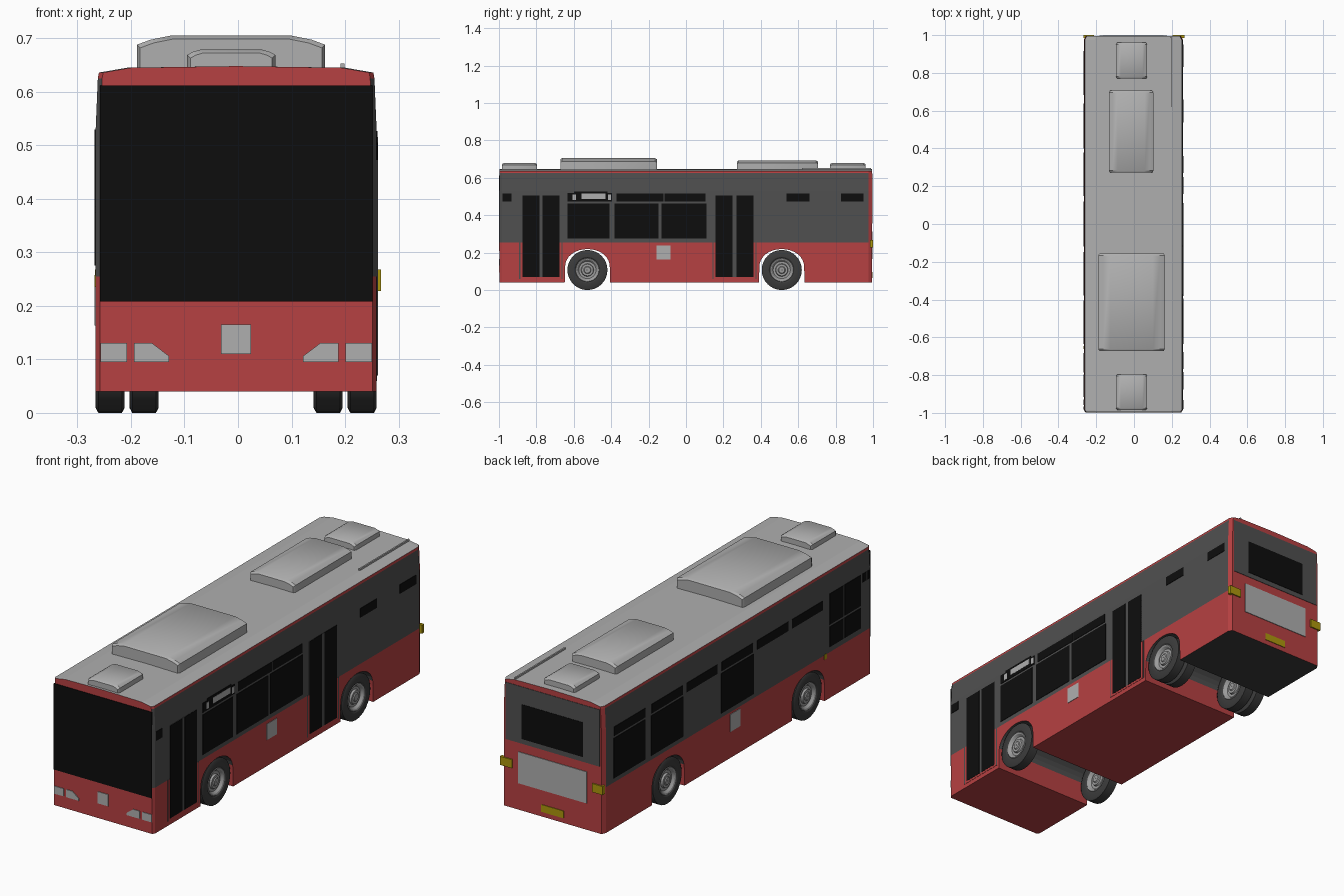
import bpy, bmesh, math
from mathutils import Matrix

cube = bpy.data.objects.get("Cube")
if cube:
    bpy.data.objects.remove(cube)

CX = -0.0035          # centre line of the body
HALF = 0.2625         # half width of the body
FRONT, REAR = -0.996, 0.994
AXLES = (-0.527, 0.512)


def material(name, *rgb):
    m = bpy.data.materials.new(name)
    m.use_nodes = True
    m.diffuse_color = (*rgb, 1)
    m.node_tree.nodes["Principled BSDF"].inputs["Base Color"].default_value = (*rgb, 1)
    return m


red = material("red paint", 0.47, 0.052, 0.054)
dark = material("dark grey paint", 0.08, 0.08, 0.08)
grey = material("light grey", 0.43, 0.43, 0.43)
black = material("black glass", 0.004, 0.004, 0.004)
rubber = material("tyre rubber", 0.045, 0.045, 0.045)
metal = material("rim metal", 0.34, 0.34, 0.34)
yellow = material("amber yellow", 0.42, 0.31, 0.004)


def finish(name, bm, *mats, smooth=False):
    bmesh.ops.recalc_face_normals(bm, faces=bm.faces[:])
    me = bpy.data.meshes.new(name)
    bm.to_mesh(me)
    bm.free()
    for m in mats:
        me.materials.append(m)
    ob = bpy.data.objects.new(name, me)
    bpy.context.collection.objects.link(ob)
    if smooth:
        activate(ob)
        bpy.ops.object.shade_smooth_by_angle(angle=math.radians(32))
    return ob


def activate(ob):
    bpy.ops.object.select_all(action='DESELECT')
    ob.select_set(True)
    bpy.context.view_layer.objects.active = ob


def loft(bm, loops, cap=True):
    """Skin closed loops of points into a tube."""
    rings = [[bm.verts.new(p) for p in loop] for loop in loops]
    n = len(rings[0])
    for a, b in zip(rings, rings[1:]):
        for i in range(n):
            bm.faces.new((a[i], a[(i + 1) % n], b[(i + 1) % n], b[i]))
    if cap:
        bm.faces.new(rings[0])
        bm.faces.new(rings[-1])


def boxes(name, mat, spans):
    """One object from boxes given as (x0, x1, y0, y1, z0, z1)."""
    bm = bmesh.new()
    for x0, x1, y0, y1, z0, z1 in spans:
        loft(bm, [[(x0, y0, z), (x1, y0, z), (x1, y1, z), (x0, y1, z)] for z in (z0, z1)])
    return finish(name, bm, mat)


def side_plates(name, mat, side, rects, thick=0.002):
    """Thin plates on a side wall, rects are (y0, y1, z0, z1)."""
    a, b = CX + side * (HALF - 0.004), CX + side * (HALF + thick)
    return boxes(name, mat, [(min(a, b), max(a, b), *r) for r in rects])


def end_plates(name, mat, end, rects, thick=0.003):
    """Thin plates on the front or rear wall, rects are (x0, x1, z0, z1) about the centre line."""
    y0, y1 = (FRONT - thick, FRONT + 0.002) if end == "front" else (REAR - 0.002, REAR + thick)
    return boxes(name, mat, [(CX + r[0], CX + r[1], y0, y1, r[2], r[3]) for r in rects])


# Body shell
HALF_PROFILE = [(0, 0.04), (0, 0.255), (0, 0.53), (0.004, 0.625), (0.006, 0.636), (0.058, 0.645)]


def body_ring(y, inset):
    right = [(CX + HALF - d - inset, y, z) for d, z in HALF_PROFILE]
    left = [(CX - HALF + d + inset, y, z) for d, z in reversed(HALF_PROFILE)]
    return right + [(CX, y, 0.648)] + left


bm = bmesh.new()
loft(bm, [body_ring(FRONT, 0.008), body_ring(-0.984, 0), body_ring(0.975, 0), body_ring(REAR, 0.01)])
body = finish("body_shell", bm, red, dark, grey, rubber)

# Wheel tunnels cut through the full width
for yc in AXLES:
    arch = [(yc + 0.12 * math.cos(t), 0.115 + 0.104 * math.sin(t) ** 0.85)
            for t in (math.pi * i / 16 for i in range(17))]
    arch = [(yc + 0.122, 0)] + arch + [(yc - 0.122, 0)]
    arch = [(y, z if isinstance(z, (int, float)) else z.real) for y, z in arch]
    bm = bmesh.new()
    loft(bm, [[(x, y, z) for y, z in arch] for x in (-0.4, 0.4)])
    cutter = finish("tunnel_cutter", bm)
    cutter.hide_render = True
    mod = body.modifiers.new("tunnel", 'BOOLEAN')
    mod.operation, mod.solver, mod.object = 'DIFFERENCE', 'EXACT', cutter
    activate(body)
    bpy.ops.object.modifier_apply(modifier=mod.name)
    bpy.data.objects.remove(cutter)

# Body paint by direction and height
for f in body.data.polygons:
    c, n = f.center, f.normal
    f.material_index = 0
    if n.z > 0.5 and c.z > 0.6:
        f.material_index = 2
    elif abs(n.x) > 0.8 and 0.255 < c.z < 0.625 and c.y < 0.97:
        f.material_index = 1
    elif n.z < -0.1 and c.z > 0.06 and abs(n.x) < 0.5:
        f.material_index = 1
    elif n.z < -0.9 and c.y > 0.6:
        f.material_index = 3

# Door side: doors, windows and displays
LOW, STRIP, DOOR = (0.275, 0.463), (0.473, 0.516), (0.07, 0.505)
side_plates("door_frames", dark, 1, [(-0.892, -0.66, 0.06, 0.255), (0.142, 0.378, 0.06, 0.255)], 0.0008)
side_plates("door_frame_panels", red, 1, [(-0.886, -0.666, 0.06, 0.254), (0.148, 0.372, 0.06, 0.254)], 0.0012)
side_plates("door_posts", dark, 1, [(-0.875, -0.677, *DOOR), (0.158, 0.361, *DOOR)], 0.0016)
side_plates("door_leaves", black, 1, [(y, y + 0.091, *DOOR) for y in (-0.875, -0.768, 0.158, 0.27)], 0.0022)
side_plates("left_windows", black, 1, [(-0.634, -0.409, *LOW), (-0.382, -0.147, *LOW), (-0.131, 0.11, *LOW)])
side_plates("left_vents", black, 1, [(y0, y1, *STRIP) for y0, y1 in (
    (-0.371, -0.12), (-0.115, 0.104), (-0.98, -0.933), (0.537, 0.66), (0.83, 0.95))])
side_plates("side_display", black, 1, [(-0.634, -0.395, 0.473, 0.518), (-0.60, -0.42, 0.518, 0.527)])
side_plates("side_display_panels", grey, 1, [
    (-0.56, -0.43, 0.488, 0.516), (-0.607, -0.588, 0.48, 0.51), (-0.418, -0.4, 0.48, 0.51)], 0.003)
side_plates("left_badge", grey, 1, [(-0.158, -0.083, 0.163, 0.238)])

# Driver side: windows and vents
side_plates("right_windows", black, -1, [(0.684, 0.917, *LOW), (0.40, 0.639, *LOW), (-0.12, 0.12, *LOW)])
side_plates("right_vents", black, -1, [(y, y + 0.23, *STRIP) for y in (0.684, 0.405, 0.148, -0.115, -0.378, -0.635)])
side_plates("driver_windows", black, -1, [
    (-0.785, -0.684, 0.385, 0.53), (-0.917, -0.797, 0.385, 0.53), (-0.785, -0.684, 0.28, 0.375),
    (-0.917, -0.797, 0.28, 0.375), (-0.957, -0.93, 0.49, 0.53), (-0.983, -0.967, 0.49, 0.53)])
side_plates("right_badge", grey, -1, [(-0.023, 0.053, 0.163, 0.245)])
side_plates("side_marker", yellow, -1, [(-0.662, -0.645, 0.235, 0.258)])

# Front: windscreen, lamps and plain badge
end_plates("windscreen", black, "front", [(-0.2545, 0.2545, 0.208, 0.612)])
end_plates("front_badge", grey, "front", [(-0.028, 0.028, 0.11, 0.165)])
end_plates("outer_headlights", grey, "front", [(-0.2535, -0.204, 0.095, 0.131), (0.204, 0.2535, 0.095, 0.131)])
bm = bmesh.new()
for s in (-1, 1):
    lamp = [(0.191, 0.095), (0.125, 0.095), (0.125, 0.106), (0.158, 0.131), (0.191, 0.131)]
    loft(bm, [[(CX + s * x, y, z) for x, z in lamp] for y in (FRONT - 0.003, FRONT + 0.002)])
finish("inner_headlights", bm, grey)

# Rear: upper panel, window, grille and lamps
end_plates("rear_panel", dark, "rear", [(-0.245, 0.245, 0.355, 0.622)], 0.002)
end_plates("rear_window", black, "rear", [(-0.16, 0.16, 0.378, 0.54)], 0.004)
end_plates("rear_grille", grey, "rear", [(-0.178, 0.178, 0.165, 0.313)])
end_plates("rear_plate", yellow, "rear", [(-0.058, 0.058, 0.063, 0.097)])
boxes("rear_corner_lamps", yellow, [
    (0.205, 0.267, 0.984, 1.0, 0.228, 0.268), (-0.267, -0.212, 0.984, 1.0, 0.228, 0.268)])


# Roof units with cambered tops
def roof_unit(name, x0, x1, y0, y1, top, drop, slope):
    def ring(y, d):
        w = [(0, 0.635), (0, top - drop), (slope * 0.4, top - drop * 0.45), (slope, top)]
        pts = [(x0 + i + d, z) for i, z in w] + [(x1 - i - d, z) for i, z in reversed(w)]
        return [(x, y, z - d if z > 0.64 else z) for x, z in pts]
    bm = bmesh.new()
    loft(bm, [ring(y0, 0.006), ring(y0 + 0.01, 0), ring(y1 - 0.01, 0), ring(y1, 0.006)])
    finish(name, bm, grey, smooth=True)


roof_unit("front_hatch", -0.095, 0.07, -0.984, -0.796, 0.679, 0.01, 0.025)
roof_unit("front_roof_unit", -0.189, 0.163, -0.672, -0.156, 0.705, 0.017, 0.063)
roof_unit("rear_roof_unit", -0.132, 0.102, 0.272, 0.706, 0.693, 0.013, 0.045)
roof_unit("rear_hatch", -0.095, 0.07, 0.77, 0.96, 0.679, 0.01, 0.025)
boxes("roof_rail", grey, [(0.192, 0.199, 0.62, 0.99, 0.64, 0.653)])

# Wheels turned about the x axis: single in front, twin at the rear
TYRE = [(0.022, 0.062), (0.027, 0.07), (0.027, 0.098), (0.022, 0.107)]
RIM = [(0.0, 0.002), (0.025, 0.002), (0.025, 0.016), (0.021, 0.02), (0.021, 0.031),
       (0.012, 0.034), (0.012, 0.046), (0.023, 0.055), (0.025, 0.061), (0.022, 0.064)]


def lathe(name, half, mat, x, y):
    profile = half + [(-a, r) for a, r in reversed(half)]
    bm = bmesh.new()
    loops = []
    for i in range(33):
        t = math.tau * i / 32
        loops.append([(x + a, y + r * math.cos(t), 0.107 + r * math.sin(t)) for a, r in profile])
    loft(bm, loops, cap=False)
    bmesh.ops.remove_doubles(bm, verts=bm.verts[:], dist=0.0001)
    finish(name, bm, mat, smooth=True)


for label, s in (("left", 1), ("right", -1)):
    for place, y, off in (("front", AXLES[0], 0.2355), ("rear_outer", AXLES[1], 0.2355),
                          ("rear_inner", AXLES[1], 0.172)):
        lathe(f"{place}_{label}_tyre", TYRE, rubber, CX + s * off, y)
        lathe(f"{place}_{label}_rim", RIM, metal, CX + s * off, y)
